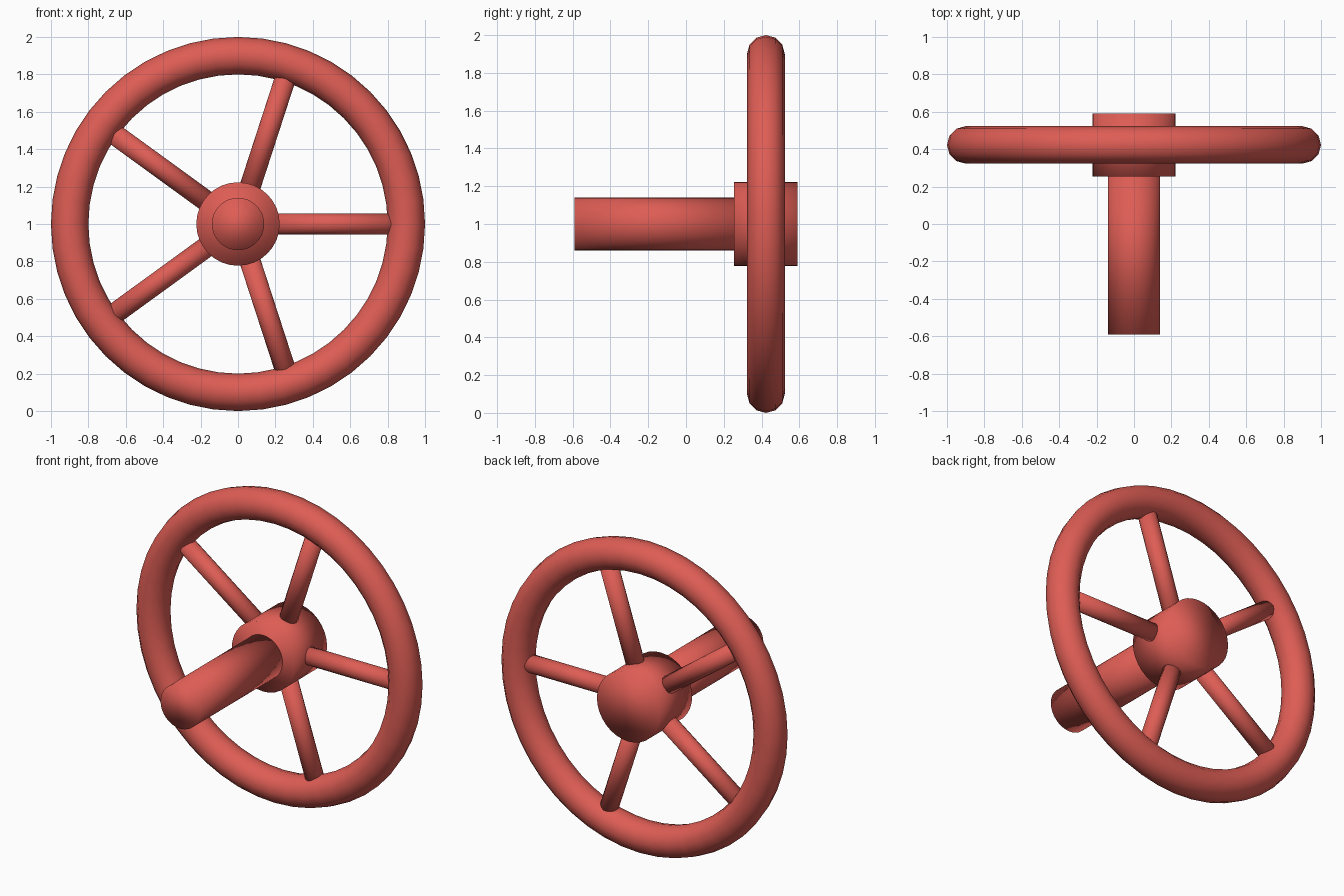
import bpy
from math import radians, pi, cos, sin
from mathutils import Vector

if "Cube" in bpy.data.objects:
    bpy.data.objects.remove(bpy.data.objects["Cube"])

CENTRE = Vector((0, 0.423, 1))

red = bpy.data.materials.new("red_paint")
red.diffuse_color = (0.73, 0.11, 0.09, 1)
red.use_nodes = True
red.node_tree.nodes["Principled BSDF"].inputs["Base Color"].default_value = red.diffuse_color


def finish(name):
    ob = bpy.context.object
    ob.name = name
    ob.data.materials.append(red)
    bpy.ops.object.shade_smooth()
    return ob


def rod(name, start, end, radius, sides):
    axis = end - start
    bpy.ops.mesh.primitive_cylinder_add(
        vertices=sides, radius=radius, depth=axis.length,
        location=(start + end) / 2,
        rotation=axis.to_track_quat('Z', 'Y').to_euler())
    return finish(name)


# Rim
bpy.ops.mesh.primitive_torus_add(
    major_radius=0.9, minor_radius=0.1, major_segments=48, minor_segments=12,
    location=CENTRE, rotation=(pi / 2, 0, 0))
finish("rim")

# Hub and shaft
rod("hub", Vector((0, 0.255, 1)), Vector((0, 0.59, 1)), 0.223, 32)
rod("shaft", Vector((0, -0.59, 1)), Vector((0, 0.30, 1)), 0.14, 32)

# Five spokes, running from inside the hub into the rim
for i in range(5):
    a = radians(72 * i)
    d = Vector((cos(a), 0, sin(a)))
    rod(f"spoke_{i + 1}", CENTRE + d * 0.15, CENTRE + d * 0.88, 0.056, 16)
